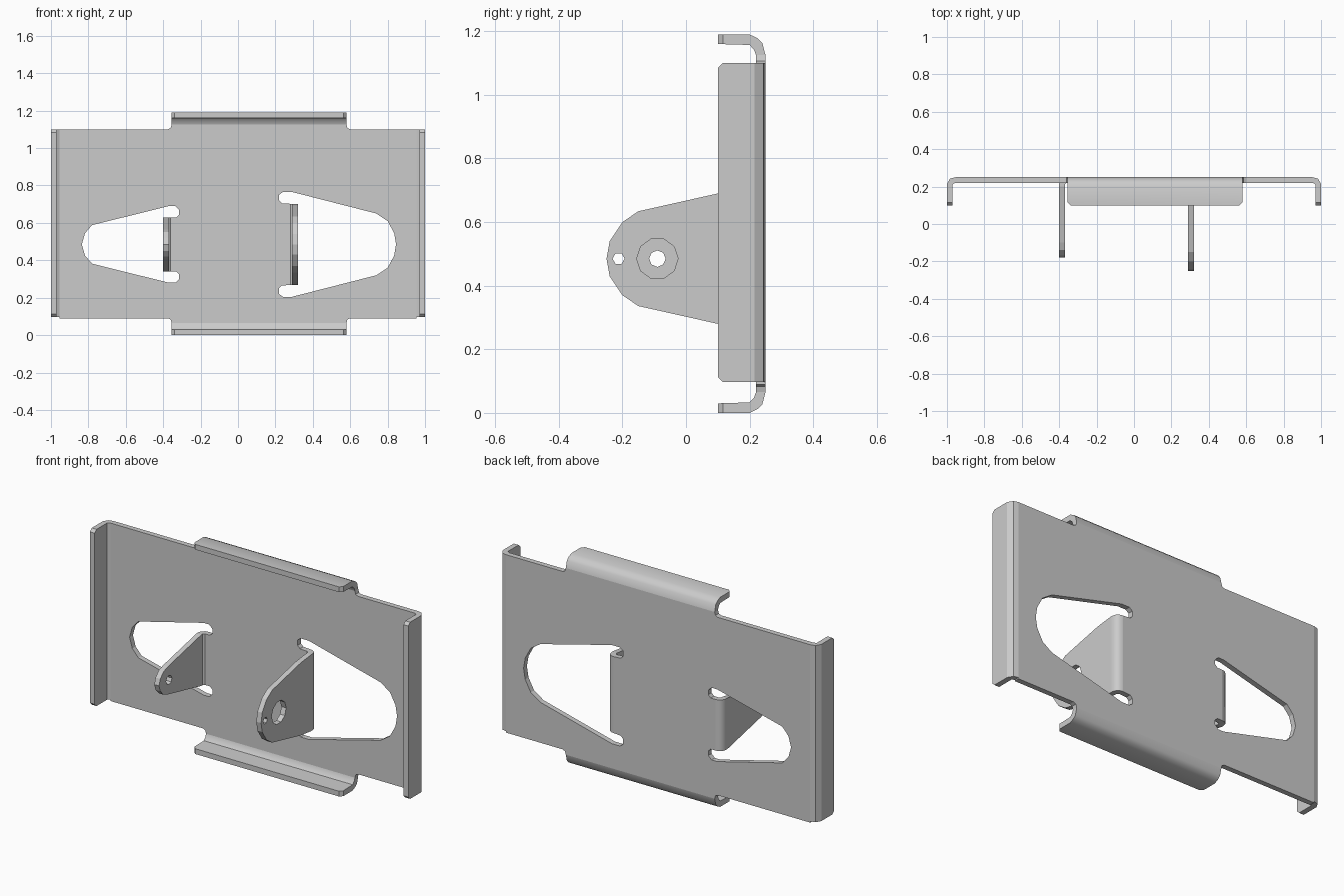
import bpy, bmesh
from math import sin, cos, tau, radians

if "Cube" in bpy.data.objects:
    bpy.data.objects.remove(bpy.data.objects["Cube"])

MID, HOLE_Z = 0.595, 0.485   # symmetry heights of the plate and of the tabs


def mirrored(pts, c):
    """Close an upper-half outline by reflecting its second coordinate about c."""
    return pts + [(a, 2 * c - b) for a, b in reversed(pts) if abs(b - c) > 1e-6]


def ring(a, b, r, n):
    return [(a + r * cos(tau * i / n), b + r * sin(tau * i / n)) for i in range(n)]


def slab(name, axis, lo, hi, outline, holes=(), clip=0.0):
    """Extrude a 2D outline (with holes) along an axis; clip free-end corners."""
    def place(a, b):
        return {0: (lo, a, b), 1: (a, lo, b), 2: (a, b, lo)}[axis]

    bm = bmesh.new()
    loops = [[bm.verts.new(place(*p)) for p in pts] for pts in (outline, *holes)]
    if holes:
        edges = [bm.edges.new((vs[i - 1], vs[i])) for vs in loops for i in range(len(vs))]
        normal = [float(i == axis) for i in range(3)]
        bmesh.ops.triangle_fill(bm, use_beauty=True, edges=edges, normal=normal)
    else:
        bm.faces.new(loops[0])
    new = bmesh.ops.extrude_face_region(bm, geom=bm.faces[:], use_keep_orig=True)["geom"]
    for v in new:
        if isinstance(v, bmesh.types.BMVert):
            v.co[axis] = hi
    if clip:
        ends = [e for e in bm.edges if all(v.co.y < 0.101 for v in e.verts)
                and abs(e.verts[0].co[axis] - e.verts[1].co[axis]) < 1e-5]
        bmesh.ops.bevel(bm, geom=ends, offset=clip, segments=1, affect='EDGES')
    bmesh.ops.recalc_face_normals(bm, faces=bm.faces[:])
    mesh = bpy.data.meshes.new(name)
    bm.to_mesh(mesh)
    bm.free()
    ob = bpy.data.objects.new(name, mesh)
    bpy.context.collection.objects.link(ob)
    return ob


def smooth(ob, angle=35):
    bpy.ops.object.select_all(action='DESELECT')
    ob.select_set(True)
    bpy.context.view_layer.objects.active = ob
    bpy.ops.object.shade_smooth_by_angle(angle=radians(angle))


# Main plate with two teardrop windows and bend-relief slots
plate = mirrored([(-0.955, 1.1), (-0.375, 1.1), (-0.36, 1.107), (-0.355, 1.125),
                  (0.58, 1.125), (0.585, 1.107), (0.6, 1.1), (0.955, 1.1)], MID)
# reflected half must run back from right to left
left_window = mirrored([(-0.36, 0.63), (-0.33, 0.63), (-0.315, 0.645), (-0.315, 0.67),
                        (-0.335, 0.69), (-0.37, 0.69), (-0.78, 0.588), (-0.818, 0.545),
                        (-0.835, 0.485)], HOLE_Z)
right_window = mirrored([(0.28, 0.702), (0.235, 0.705), (0.22, 0.72), (0.22, 0.75),
                         (0.24, 0.765), (0.29, 0.765), (0.74, 0.65), (0.80, 0.61),
                         (0.835, 0.545), (0.845, 0.485)], HOLE_Z)
slab("back_plate", 1, 0.22, 0.25, plate, [left_window, right_window])

# Side flanges, folded forward
side = [(0.955, 0.25), (0.983, 0.243), (1, 0.215), (1, 0.1),
        (0.97, 0.1), (0.97, 0.212), (0.955, 0.22)]
for s, label in ((-1, "left"), (1, "right")):
    slab(label + "_flange", 2, 0.097, 1.1, [(s * x, y) for x, y in side], clip=0.016)

# Top and bottom lips, folded forward
lip = [(0.25, 1.125), (0.24, 1.163), (0.225, 1.178), (0.2, 1.19), (0.1, 1.19),
       (0.1, 1.16), (0.2, 1.157), (0.214, 1.142), (0.22, 1.125)]
smooth(slab("top_lip", 0, -0.355, 0.58, lip, clip=0.016))
smooth(slab("bottom_lip", 0, -0.355, 0.58, [(y, 2 * MID - z) for y, z in lip], clip=0.016))

# Rounded bends joining the tabs to the plate
bend = [(0, 0.25), (0.018, 0.247), (0.033, 0.235), (0.04, 0.215), (0.04, 0.2),
        (0.01, 0.2), (0.01, 0.212), (0, 0.22)]
for name, x, s, half in (("left_tab_bend", -0.36, -1, 0.145), ("right_tab_bend", 0.28, 1, 0.217)):
    smooth(slab(name, 2, HOLE_Z - half, HOLE_Z + half, [(x + s * a, y) for a, y in bend]))

# Tapered tabs with pin holes
left_tab = mirrored([(0.2, 0.63), (-0.1, 0.564), (-0.14, 0.55), (-0.168, 0.52),
                     (-0.18, 0.485)], HOLE_Z)
slab("left_tab", 0, -0.4, -0.37, left_tab, [ring(-0.09, HOLE_Z, 0.026, 8)])
right_tab = mirrored([(0.2, 0.702), (0.1, 0.69), (-0.15, 0.634), (-0.2, 0.6),
                      (-0.24, 0.54), (-0.25, 0.485)], HOLE_Z)
slab("right_tab", 0, 0.29, 0.32, right_tab,
     [ring(-0.09, HOLE_Z, 0.065, 10), ring(-0.212, HOLE_Z, 0.019, 6)])
